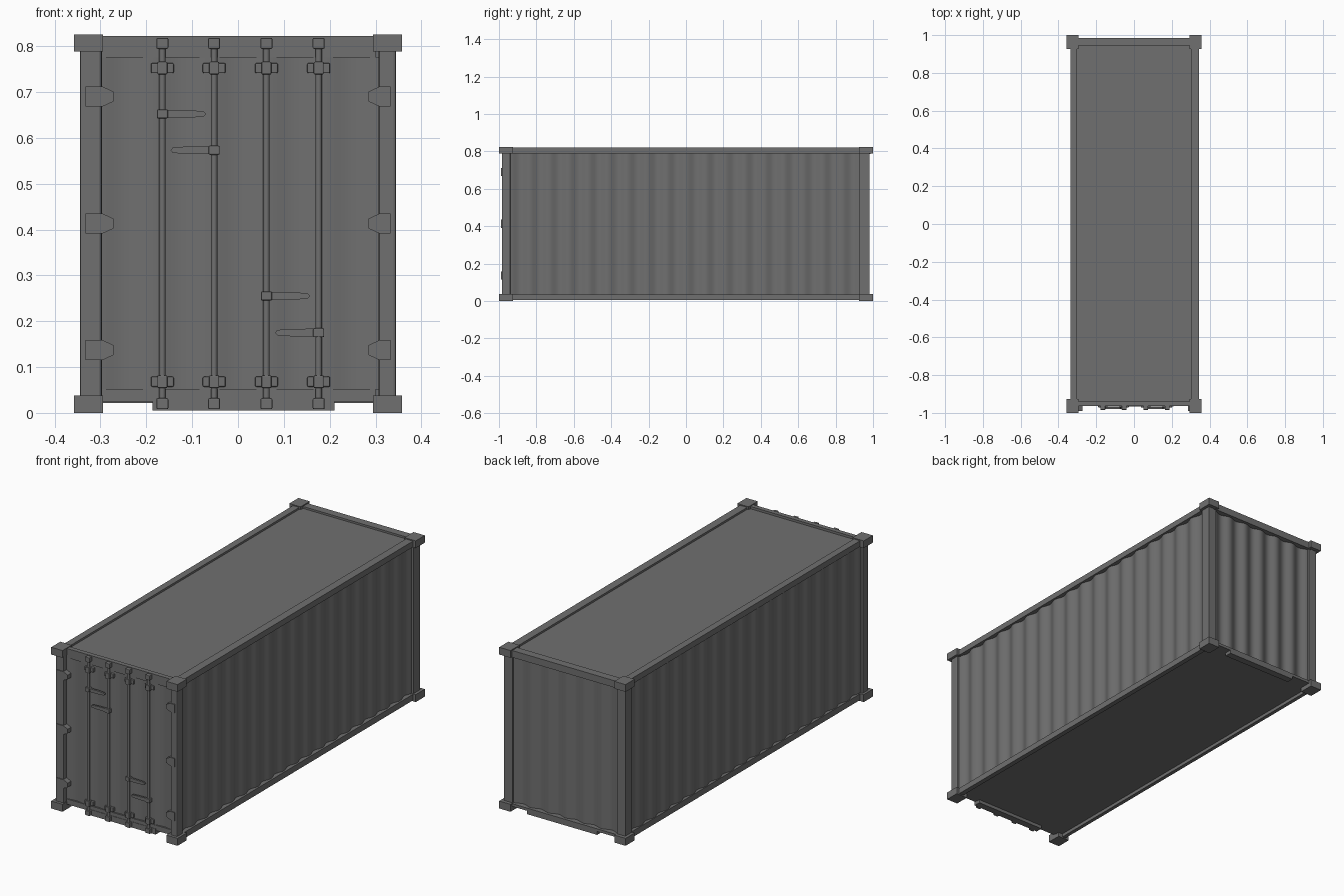
import bpy, bmesh, math
from mathutils import Vector

if "Cube" in bpy.data.objects:
    bpy.data.objects.remove(bpy.data.objects["Cube"])

paint = bpy.data.materials.new("dark_grey_paint")
paint.diffuse_color = (0.16, 0.16, 0.16, 1)
paint.use_nodes = True
paint.node_tree.nodes["Principled BSDF"].inputs["Base Color"].default_value = paint.diffuse_color


def finish(name, bm, smooth=False):
    me = bpy.data.meshes.new(name)
    bm.to_mesh(me)
    bm.free()
    me.materials.append(paint)
    ob = bpy.data.objects.new(name, me)
    bpy.context.collection.objects.link(ob)
    if smooth:
        bpy.ops.object.select_all(action='DESELECT')
        bpy.context.view_layer.objects.active = ob
        ob.select_set(True)
        bpy.ops.object.shade_smooth_by_angle(angle=math.radians(40))
    return ob


def box(name, x, y, z, bevel=0):
    bm = bmesh.new()
    bmesh.ops.create_cube(bm, size=1)
    for v in bm.verts:
        v.co = [r[0] if c < 0 else r[1] for c, r in zip(v.co, (x, y, z))]
    bmesh.ops.recalc_face_normals(bm, faces=bm.faces)
    ob = finish(name, bm)
    if bevel:
        m = ob.modifiers.new("bevel", 'BEVEL')
        m.width, m.segments = bevel, 2
    return ob


def span(s, a, b):
    """Range a..b mirrored to side s."""
    return sorted((s * a, s * b))


def prism(name, pts, y0, y1):
    """Extrude an x/z outline from y0 to y1."""
    bm = bmesh.new()
    f = bm.faces.new([bm.verts.new((px, y0, pz)) for px, pz in pts])
    r = bmesh.ops.extrude_face_region(bm, geom=[f])
    for v in r['geom']:
        if isinstance(v, bmesh.types.BMVert):
            v.co.y = y1
    bmesh.ops.recalc_face_normals(bm, faces=bm.faces)
    return finish(name, bm)


def corrugated(name, start, end, z0, z1, waves, depth):
    """Vertical wavy sheet; its outside is to the right of start -> end."""
    a, b = Vector((*start, 0)), Vector((*end, 0))
    out = (b - a).normalized().cross(Vector((0, 0, 1)))
    bm, n, cols = bmesh.new(), waves * 10, []
    for i in range(n + 1):
        w = math.cos(2 * math.pi * waves * i / n)
        p = a.lerp(b, i / n) - out * depth * (1 - w) / 2
        cols.append([bm.verts.new((p.x, p.y, z)) for z in (z0, z1)])
    for c, d in zip(cols, cols[1:]):
        bm.faces.new((c[0], d[0], d[1], c[1]))
    return finish(name, bm, True)


# Corrugated walls
corrugated("right_wall", (0.334, -0.94), (0.334, 0.94), 0.02, 0.81, 18, 0.014)
corrugated("left_wall", (-0.334, 0.94), (-0.334, -0.94), 0.02, 0.81, 18, 0.014)
corrugated("back_wall", (0.30, 0.972), (-0.30, 0.972), 0.025, 0.81, 6, 0.014)
corrugated("door_panels", (-0.31, -0.963), (0.31, -0.963), 0.051, 0.776, 5, 0.008)

# Roof and floor
box("roof", (-0.31, 0.31), (-0.95, 0.955), (0.80, 0.810))
box("floor", (-0.325, 0.325), (-0.95, 0.96), (0.022, 0.034))

# Side rails, corner posts and corner castings
for s, side in ((-1, "left"), (1, "right")):
    rail_edge, post_inner = (0.337, 0.297) if s < 0 else (0.343, 0.307)
    box(side + "_top_rail", span(s, 0.302, rail_edge), (-0.95, 0.95), (0.79, 0.82))
    box(side + "_bottom_rail", span(s, 0.318, rail_edge), (-0.95, 0.95), (0.005, 0.036))
    box(side + "_front_post", span(s, post_inner, 0.345), (-0.985, -0.938), (0.03, 0.80), 0.006)
    box(side + "_back_post", span(s, 0.297, 0.343), (0.928, 0.981), (0.03, 0.80))
    for e, end in ((-1, "front"), (1, "back")):
        for z, level in (((0, 0.038), "bottom"), ((0.788, 0.825), "top")):
            box(f"{side}_{end}_{level}_casting", span(s, 0.294, 0.358), span(e, 0.926, 1.0), z)

# End headers and sills, with the lower middle section between fork recesses
box("front_header", (-0.30, 0.30), (-0.964, -0.94), (0.775, 0.822))
box("back_header", (-0.31, 0.31), (0.945, 0.986), (0.785, 0.82))
box("front_sill", (-0.30, 0.30), (-0.964, -0.93), (0.025, 0.052))
box("back_sill", (-0.31, 0.31), (0.945, 0.986), (0.022, 0.036))
box("front_sill_middle", (-0.187, 0.21), (-0.966, -0.93), (0.005, 0.034))
box("back_sill_middle", (-0.187, 0.21), (0.95, 0.986), (0.005, 0.03))

# Tapered hinges on the front posts
for s, tip in ((-1, 0.272), (1, 0.285)):
    for z in (0.137, 0.413, 0.69):
        outline = [(0.333, -0.022), (0.333, 0.022), (tip + 0.024, 0.022),
                   (tip, 0.011), (tip, -0.011), (tip + 0.024, -0.022)]
        prism("hinge", [(s * x, z + dz) for x, dz in outline], -0.989, -0.962)

# Lock rods with brackets, end keepers and handles
rods = ((-0.165, 0.652, 1), (-0.052, 0.573, -1), (0.062, 0.255, 1), (0.176, 0.175, -1))
for x, hz, d in rods:
    bm = bmesh.new()
    bmesh.ops.create_cone(bm, cap_ends=True, segments=12, radius1=0.007, radius2=0.007, depth=0.81)
    for v in bm.verts:
        v.co += Vector((x, -0.974, 0.413))
    finish("lock_rod", bm, True)
    for z in (0.068, 0.752):
        box("rod_bracket_plate", (x - 0.025, x + 0.025), (-0.971, -0.95), (z - 0.011, z + 0.011), 0.003)
        box("rod_bracket_clamp", (x - 0.011, x + 0.011), (-0.984, -0.96), (z - 0.014, z + 0.014), 0.003)
    for z in (0.02, 0.806):
        box("rod_end_keeper", (x - 0.013, x + 0.013), (-0.984, -0.95), (z - 0.012, z + 0.012), 0.003)
    box("handle_hub", (x - 0.012, x + 0.012), (-0.985, -0.962), (hz - 0.01, hz + 0.01), 0.003)
    lever = [(0, -0.009), (0.06, -0.008), (0.09, -0.006), (0.095, 0),
             (0.09, 0.006), (0.06, 0.008), (0, 0.009)]
    prism("handle", [(x + d * px, hz + pz) for px, pz in lever], -0.98, -0.97)
